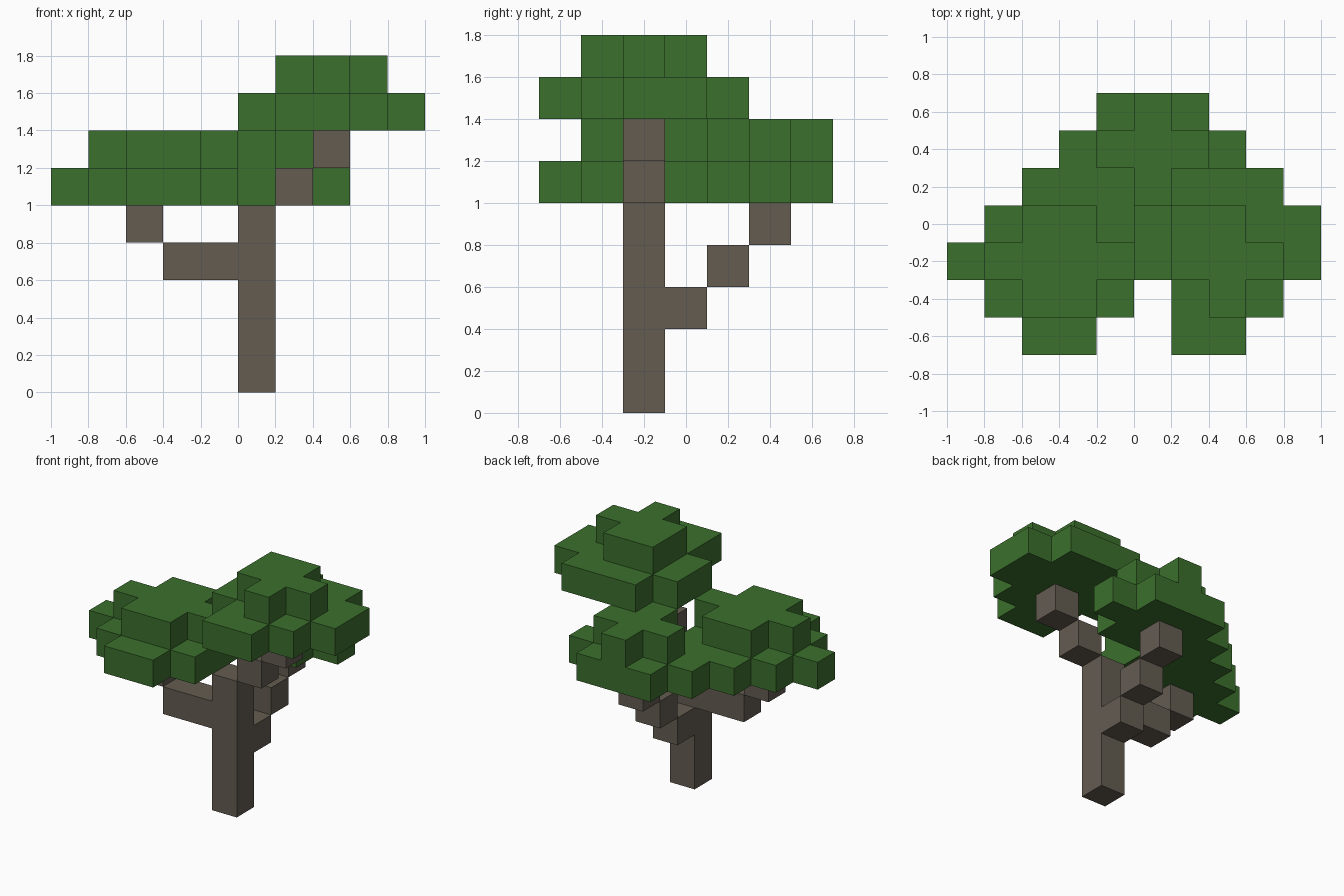
import bpy, bmesh
from mathutils import Vector

CELL = 0.2
ORIGIN = Vector((-1.0, -0.7, 0.0))

cube = bpy.data.objects.get("Cube")
if cube:
    bpy.data.objects.remove(cube, do_unlink=True)


def make_material(name, color):
    mat = bpy.data.materials.new(name)
    mat.use_nodes = True
    mat.diffuse_color = color
    bsdf = next(n for n in mat.node_tree.nodes if n.type == 'BSDF_PRINCIPLED')
    bsdf.inputs["Base Color"].default_value = color
    bsdf.inputs["Roughness"].default_value = 0.9
    return mat


leaf = make_material("leaf_green", (0.045, 0.162, 0.026, 1))
bark = make_material("bark_brown", (0.127, 0.107, 0.083, 1))


def block_part(name, cells, mat):
    """Join grid cells into one blocky shell, leaving out the shared faces."""
    cells = set(cells)
    bm = bmesh.new()
    for cell in cells:
        centre = Vector(cell) + Vector((0.5, 0.5, 0.5))
        for axis in range(3):
            for sign in (-1, 1):
                n = Vector((0, 0, 0))
                n[axis] = sign
                if tuple(c + int(d) for c, d in zip(cell, n)) in cells:
                    continue
                u = Vector((0, 0, 0))
                u[(axis + 1) % 3] = 0.5
                v = n.cross(u)
                mid = centre + n / 2
                corners = (mid - u - v, mid + u - v, mid + u + v, mid - u + v)
                bm.faces.new([bm.verts.new(ORIGIN + p * CELL) for p in corners])
    bmesh.ops.remove_doubles(bm, verts=bm.verts, dist=0.001)
    bmesh.ops.dissolve_limit(bm, angle_limit=0.01, verts=bm.verts, edges=bm.edges)
    mesh = bpy.data.meshes.new(name)
    bm.to_mesh(mesh)
    bm.free()
    mesh.materials.append(mat)
    obj = bpy.data.objects.new(name, mesh)
    bpy.context.collection.objects.link(obj)
    return obj


def layer(z, first_row, spans):
    """Rows from front to back, each a (first, last) column span."""
    return [(x, first_row + r, z)
            for r, (a, b) in enumerate(spans) for x in range(a, b + 1)]


# Trunk and its three stepped branches
block_part("trunk", [(5, 2, z) for z in range(5)], bark)
block_part("upper_branch", [(6, 2, 5), (7, 2, 6)], bark)
block_part("side_branch", [(4, 2, 3), (3, 2, 3), (2, 2, 4)], bark)
block_part("back_branch", [(5, 3 + s, 2 + s) for s in range(3)], bark)

# Leaf clusters, each a wide layer with a smaller one on top
block_part("top_leaves",
           layer(7, 0, [(6, 7), (6, 8), (5, 9), (5, 9), (6, 8)])
           + layer(8, 1, [(7, 7), (6, 8), (6, 7)]), leaf)
block_part("side_leaves",
           layer(5, 0, [(2, 3), (1, 4), (0, 4), (1, 4), (2, 4)])
           + layer(6, 1, [(2, 3), (1, 4), (2, 3)]), leaf)
block_part("back_leaves",
           layer(5, 4, [(5, 6), (3, 7), (4, 6)])
           + layer(6, 4, [(5, 5), (4, 6), (5, 5)]), leaf)
